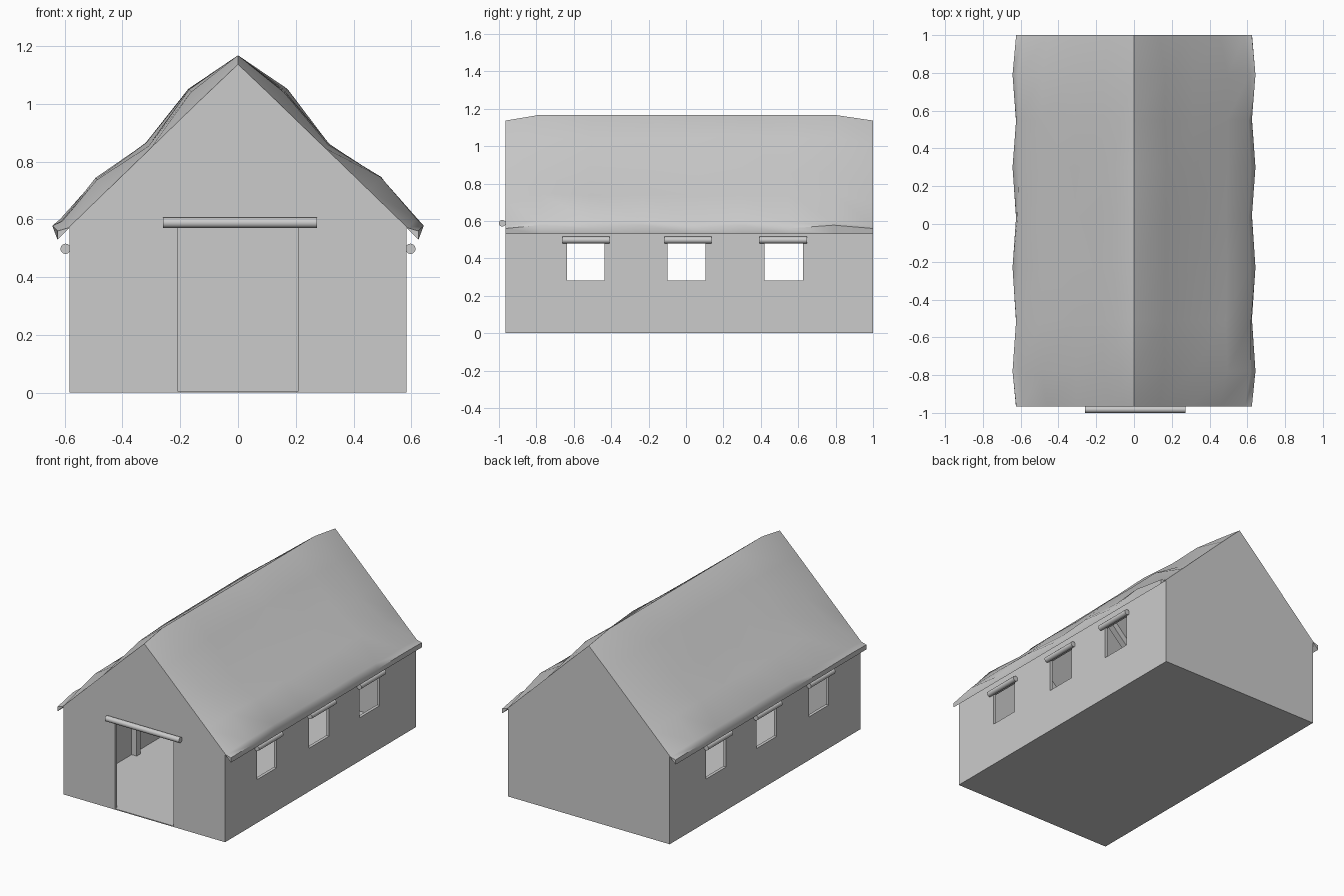
import bpy, bmesh, math, random
from mathutils import Vector

if "Cube" in bpy.data.objects:
    bpy.data.objects.remove(bpy.data.objects["Cube"])

random.seed(4)
Y0, Y1 = -0.965, 1.0            # gable ends
HW = 0.583                      # half width of the walls
APEX, EAVE = 1.135, (0.625, 0.53)
SLOPE = (APEX - EAVE[1]) / EAVE[0]


def under(x):
    return APEX - SLOPE * abs(x)


def make_object(name, bm):
    bmesh.ops.recalc_face_normals(bm, faces=bm.faces[:])
    me = bpy.data.meshes.new(name)
    bm.to_mesh(me)
    bm.free()
    ob = bpy.data.objects.new(name, me)
    bpy.context.collection.objects.link(ob)
    return ob


def loft(name, rings):
    """Closed solid through equal-length cross-sections."""
    bm = bmesh.new()
    loops = [[bm.verts.new(p) for p in r] for r in rings]
    n = len(loops[0])
    for a, b in zip(loops, loops[1:]):
        for i in range(n):
            j = (i + 1) % n
            bm.faces.new((a[i], a[j], b[j], b[i]))
    bm.faces.new(loops[0])
    bm.faces.new(loops[-1][::-1])
    return make_object(name, bm)


def prism(name, profile, y0, y1):
    return loft(name, [[(x, y, z) for x, z in profile] for y in (y0, y1)])


def box(name, x0, x1, y0, y1, z0, z1):
    return prism(name, [(x0, z0), (x1, z0), (x1, z1), (x0, z1)], y0, y1)


def cut(target, cutter):
    cutter.hide_render = True
    m = target.modifiers.new("cut", 'BOOLEAN')
    m.operation, m.solver, m.object = 'DIFFERENCE', 'EXACT', cutter
    bpy.context.view_layer.objects.active = target
    bpy.ops.object.modifier_apply(modifier=m.name)
    bpy.data.objects.remove(cutter)


def smooth(ob, deg):
    bpy.ops.object.select_all(action='DESELECT')
    ob.select_set(True)
    bpy.context.view_layer.objects.active = ob
    bpy.ops.object.shade_smooth_by_angle(angle=math.radians(deg))


def log(name, a, b, r=0.018):
    a, b = Vector(a), Vector(b)
    d = b - a
    bpy.ops.mesh.primitive_cylinder_add(vertices=12, radius=r, depth=d.length,
                                        location=(a + b) / 2,
                                        rotation=d.to_track_quat('Z', 'Y').to_euler())
    ob = bpy.context.object
    ob.name = name
    smooth(ob, 40)


# Walls: hollow gabled shell with door and window openings
walls = prism("walls", [(-HW, 0), (HW, 0), (HW, under(HW)), (0, APEX), (-HW, under(HW))], Y0, Y1)
T = 0.02
cut(walls, box("inside", -HW + T, HW - T, Y0 + T, Y1 - T, 0.006, 1.5))
cut(walls, box("doorway", -0.21, 0.21, Y0 - 0.1, Y0 + 0.1, 0.006, 0.585))
for y0, y1 in ((-0.635, -0.435), (-0.1, 0.105), (0.42, 0.625)):
    cut(walls, box("window", -1, 1, y0, y1, 0.282, 0.495))

# Log lintels above door and windows
log("door_lintel", (-0.26, -0.982, 0.588), (0.273, -0.982, 0.588))
for i, (y0, y1) in enumerate(((-0.66, -0.41), (-0.115, 0.137), (0.393, 0.647))):
    for side, s in (("left", -1), ("right", 1)):
        log(f"window_lintel_{side}_{i}", (s * 0.597, y0, 0.498), (s * 0.597, y1, 0.498))

# Inner timber frames: posts and rafters in one arch
half = [(0.565, 0.003), (0.565, under(0.565)), (0, APEX - 0.002), (0, APEX - 0.055), (0.527, 0.57), (0.527, 0.003)]
arch = half[:3] + [(-x, z) for x, z in half[1::-1]] + [(-x, z) for x, z in half[:3:-1]] + half[3:]
for i, y in enumerate((-0.27, 0.27)):
    prism(f"timber_frame_{i}", arch, y - 0.02, y + 0.02)

# Roof: lumpy thatch skin on a flat underside
normal = Vector((SLOPE, 1)).normalized()
rows = [(0.13, 0.055), (0.3, 0.025), (0.45, 0.06), (0.585, 0.045)]  # base x, thickness
stations = [Y0, -0.78, -0.51, -0.23, 0.04, 0.3, 0.55, 0.79, Y1]
rings = []
for k, y in enumerate(stations):
    end = k in (0, len(stations) - 1)
    high = k % 2

    def side(s):
        pts = []
        for x, t in rows:
            t = 0.003 if end else t + random.uniform(-0.014, 0.006)
            pts.append((s * (x + normal.x * t), y, under(x) + normal.y * t))
        pts.append((s * (0.643 if high else 0.624), y, 0.578 if high else 0.56))
        return pts

    ridge = (0, y, APEX + (0.002 if end else 0.033))
    rings.append(side(-1)[::-1] + [ridge] + side(1)
                 + [(EAVE[0], y, EAVE[1]), (0, y, APEX - 0.002), (-EAVE[0], y, EAVE[1])])
roof = loft("thatched_roof", rings)
smooth(roof, 50)
